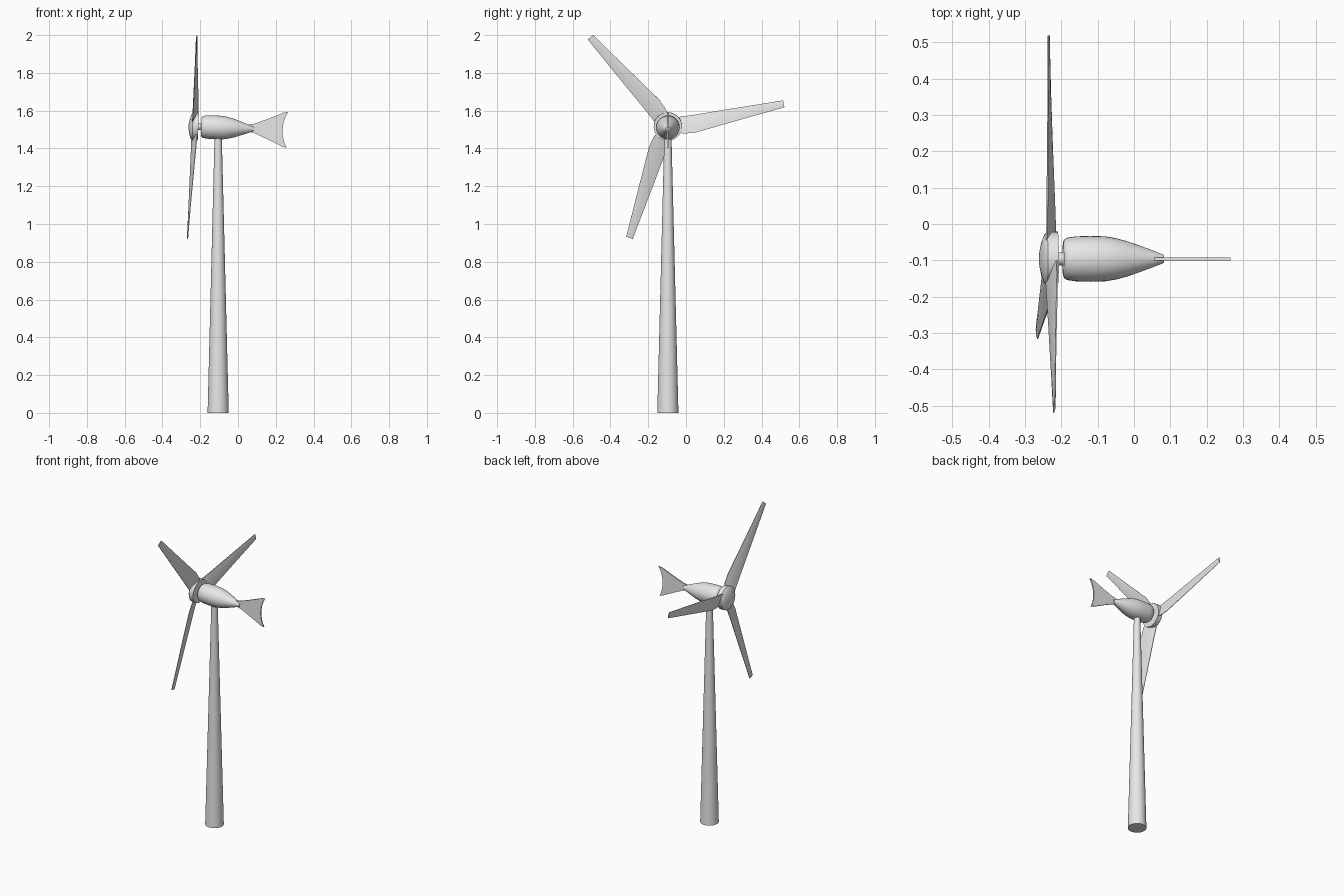
import bpy, bmesh, math
from mathutils import Matrix, Vector

if "Cube" in bpy.data.objects:
    bpy.data.objects.remove(bpy.data.objects["Cube"], do_unlink=True)

grey = bpy.data.materials.new("light_grey")
grey.use_nodes = True
grey.diffuse_color = (0.8, 0.8, 0.8, 1)
grey.node_tree.nodes["Principled BSDF"].inputs["Base Color"].default_value = (0.8, 0.8, 0.8, 1)

AXIS_Y = -0.096
TOWER_X = -0.105
# Frame of the head: origin at the rotor centre, x pointing back, slightly nose-up
HEAD = Matrix.Translation((-0.24, AXIS_Y, 1.517)) @ Matrix.Rotation(0.045, 4, 'Y')


def finish(name, bm, matrix, angle=35):
    bmesh.ops.recalc_face_normals(bm, faces=bm.faces)
    bm.transform(matrix)
    mesh = bpy.data.meshes.new(name)
    bm.to_mesh(mesh)
    bm.free()
    mesh.materials.append(grey)
    obj = bpy.data.objects.new(name, mesh)
    bpy.context.collection.objects.link(obj)
    bpy.ops.object.select_all(action='DESELECT')
    obj.select_set(True)
    bpy.context.view_layer.objects.active = obj
    bpy.ops.object.shade_smooth_by_angle(angle=math.radians(angle))
    return obj


def loft(name, rings, matrix, angle=35):
    """Skin a list of equal-length closed rings and cap both ends."""
    bm = bmesh.new()
    loops = [[bm.verts.new(p) for p in ring] for ring in rings]
    n = len(loops[0])
    for a, b in zip(loops, loops[1:]):
        for i in range(n):
            j = (i + 1) % n
            bm.faces.new((a[i], a[j], b[j], b[i]))
    bm.faces.new(loops[0])
    bm.faces.new(loops[-1])
    return finish(name, bm, matrix, angle)


def lathe(name, profile, matrix, sides=32):
    """Turn (position, radius) pairs around the local x axis."""
    turns = [2 * math.pi * i / sides for i in range(sides)]
    rings = [[Vector((x, r * math.cos(a), r * math.sin(a))) for a in turns]
             for x, r in profile]
    return loft(name, rings, matrix)


# Tapered tower
upright = Matrix.Translation((TOWER_X, AXIS_Y, 0)) @ Matrix.Rotation(-math.pi / 2, 4, 'Y')
lathe("tower", [(0, 0.056), (1.47, 0.019)], upright)

# Generator housing, shaft and domed hub
lathe("nacelle", [(0.045, 0.046), (0.047, 0.052), (0.055, 0.058), (0.08, 0.062),
                  (0.12, 0.063), (0.16, 0.062), (0.19, 0.057), (0.22, 0.049),
                  (0.255, 0.037), (0.29, 0.024), (0.323, 0.011)], HEAD)
lathe("shaft", [(0.02, 0.018), (0.06, 0.018)], HEAD, 20)
lathe("hub", [(-0.022, 0.004), (-0.02, 0.022), (-0.015, 0.046), (-0.007, 0.067),
              (0, 0.075), (0.03, 0.075)], HEAD)

# Blade stations: radius, leading edge, trailing edge, rear offset, thickness
STATIONS = [(0.04, -0.035, 0.035, 0.024, 0.008),
            (0.075, -0.052, 0.038, 0.027, 0.007),
            (0.135, -0.058, 0.035, 0.025, 0.006),
            (0.3, -0.043, 0.032, 0.017, 0.005),
            (0.46, -0.028, 0.028, 0.010, 0.004),
            (0.625, -0.013, 0.024, 0.003, 0.004)]


def blade_ring(radius, lead, trail, rear, thick):
    front_pts, back_pts = [], []
    for k in range(5):
        u = k / 4
        t = trail + (lead - trail) * u
        x = -0.002 + rear * u
        half = thick * (0.3 + 0.5 * math.sin(math.pi * u))
        front_pts.append(Vector((x - half, radius, t)))
        back_pts.append(Vector((x + half, radius, t)))
    return front_pts + back_pts[::-1]


for i in range(3):
    spin = Matrix.Rotation(math.radians(10.5 + 120 * i), 4, 'X')
    loft(f"blade_{i + 1}", [blade_ring(*s) for s in STATIONS], HEAD @ spin)

# Tail fin: flared thin plate with a concave rear edge
upper = [(0.28, 0.014), (0.33, 0.026), (0.39, 0.051), (0.44, 0.073),
         (0.475, 0.089), (0.502, 0.095), (0.487, 0.065), (0.479, 0.033)]
outline = upper + [(0.476, 0)] + [(x, -z) for x, z in reversed(upper)]
loft("tail_fin", [[Vector((x, y, z + 0.004)) for x, z in outline] for y in (-0.004, 0.004)],
     HEAD)
